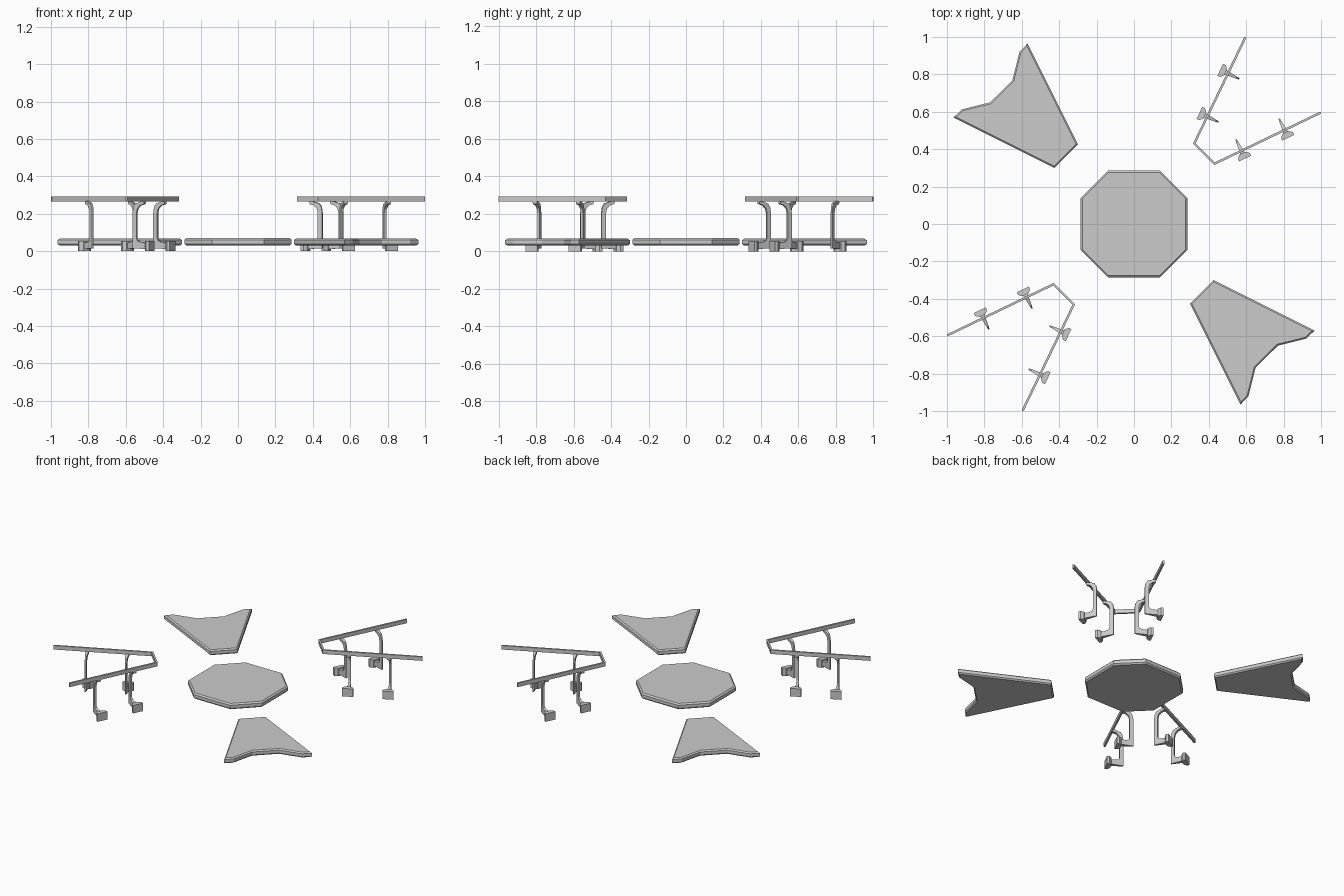
import bpy, bmesh, math
from mathutils import Vector, Matrix

if "Cube" in bpy.data.objects:
    bpy.data.objects.remove(bpy.data.objects["Cube"])


def finish(bm, name):
    bmesh.ops.recalc_face_normals(bm, faces=bm.faces)
    me = bpy.data.meshes.new(name)
    bm.to_mesh(me)
    bm.free()
    ob = bpy.data.objects.new(name, me)
    bpy.context.collection.objects.link(ob)
    return ob


def prism(bm, pts, thick):
    """Extrude a closed 3D outline along a vector; returns the new vertices."""
    face = bm.faces.new([bm.verts.new(p) for p in pts])
    ext = bmesh.ops.extrude_face_region(bm, geom=[face])
    new = [v for v in ext["geom"] if isinstance(v, bmesh.types.BMVert)]
    bmesh.ops.translate(bm, verts=new, vec=thick)


def slab(name, pts, z0, z1, bevel):
    bm = bmesh.new()
    prism(bm, [(x, y, z0) for x, y in pts], (0, 0, z1 - z0))
    rim = [e for e in bm.edges if abs(e.verts[0].co.z - e.verts[1].co.z) < 1e-5]
    bmesh.ops.bevel(bm, geom=rim, offset=bevel, segments=1, affect='EDGES')
    return finish(bm, name)


def rail(name, path, width, z0, z1):
    """Mitred flat bar along an open path."""
    p = [Vector(q) for q in path]
    left, right = [], []
    for i, q in enumerate(p):
        ns = []
        if i > 0:
            ns.append((q - p[i - 1]).normalized())
        if i < len(p) - 1:
            ns.append((p[i + 1] - q).normalized())
        ns = [Vector((-d.y, d.x)) for d in ns]
        m = sum(ns, Vector((0, 0))).normalized()
        m *= width / 2 / m.dot(ns[0])
        left.append(q + m)
        right.append(q - m)
    bm = bmesh.new()
    prism(bm, [(v.x, v.y, z0) for v in left + right[::-1]], (0, 0, z1 - z0))
    return finish(bm, name)


def bracket(name, matrix):
    """Local x points to the inner side of the rail, y runs along it."""
    bm = bmesh.new()
    # C-shaped post
    prof = [(-0.006, 0.268), (0.006, 0.268), (0.05, 0.255), (0.062, 0.235), (0.067, 0.205),
            (0.067, 0.015), (-0.022, 0.012), (-0.022, 0.045), (0.022, 0.05),
            (0.036, 0.057), (0.042, 0.07), (0.042, 0.205), (0.036, 0.228), (0.02, 0.245), (-0.004, 0.252)]
    prism(bm, [(x, -0.5, z) for x, z in prof], (0, 1, 0))
    # thin at the post, wider towards rail and foot
    for v in bm.verts:
        half = 0.004 + 0.010 * max(0, min(1, (0.067 - v.co.x) / 0.09))
        v.co.y = math.copysign(half, v.co.y)
    # flared clamp foot
    foot = [(-0.046, -0.035), (-0.046, 0.035), (-0.03, 0.035), (-0.014, 0.018), (-0.014, -0.018), (-0.03, -0.035)]
    prism(bm, [(x, y, 0) for x, y in foot], (0, 0, 0.055))
    bm.transform(matrix)
    return finish(bm, name)


# centre platform
a, b = 0.285, 0.14
slab("centre_platform", [(a, b), (b, a), (-b, a), (-a, b), (-a, -b), (-b, -a), (b, -a), (a, -b)],
     0.03, 0.07, 0.009)

wing = [(-0.57, 0.965), (-0.30, 0.425), (-0.425, 0.30), (-0.965, 0.57),
        (-0.92, 0.613), (-0.77, 0.65), (-0.65, 0.768), (-0.612, 0.92)]
path = [(0.595, 0.997), (0.322, 0.43), (0.43, 0.322), (0.997, 0.595)]

t = (Vector(path[0]) - Vector(path[1])).normalized()
n = Vector((t.y, -t.x))
swap = Matrix(((0, 1, 0, 0), (1, 0, 0, 0), (0, 0, 1, 0), (0, 0, 0, 1)))

for s, side in ((1, "back"), (-1, "front")):
    turn = Matrix.Diagonal((s, s, 1, 1))
    # side wings and hand rails, opposite pairs
    slab(side + "_wing", [(s * x, s * y) for x, y in wing], 0.03, 0.067, 0.008)
    rail(side + "_rail", [(s * x, s * y) for x, y in path], 0.012, 0.265, 0.292)
    # two brackets on each arm of the rail
    for i, d in enumerate((0.16, 0.416)):
        o = Vector(path[1]) + t * d
        m = Matrix(((n.x, t.x, 0, o.x), (n.y, t.y, 0, o.y), (0, 0, 1, 0), (0, 0, 0, 1)))
        bracket(f"{side}_bracket_a{i}", turn @ m)
        bracket(f"{side}_bracket_b{i}", turn @ swap @ m)
